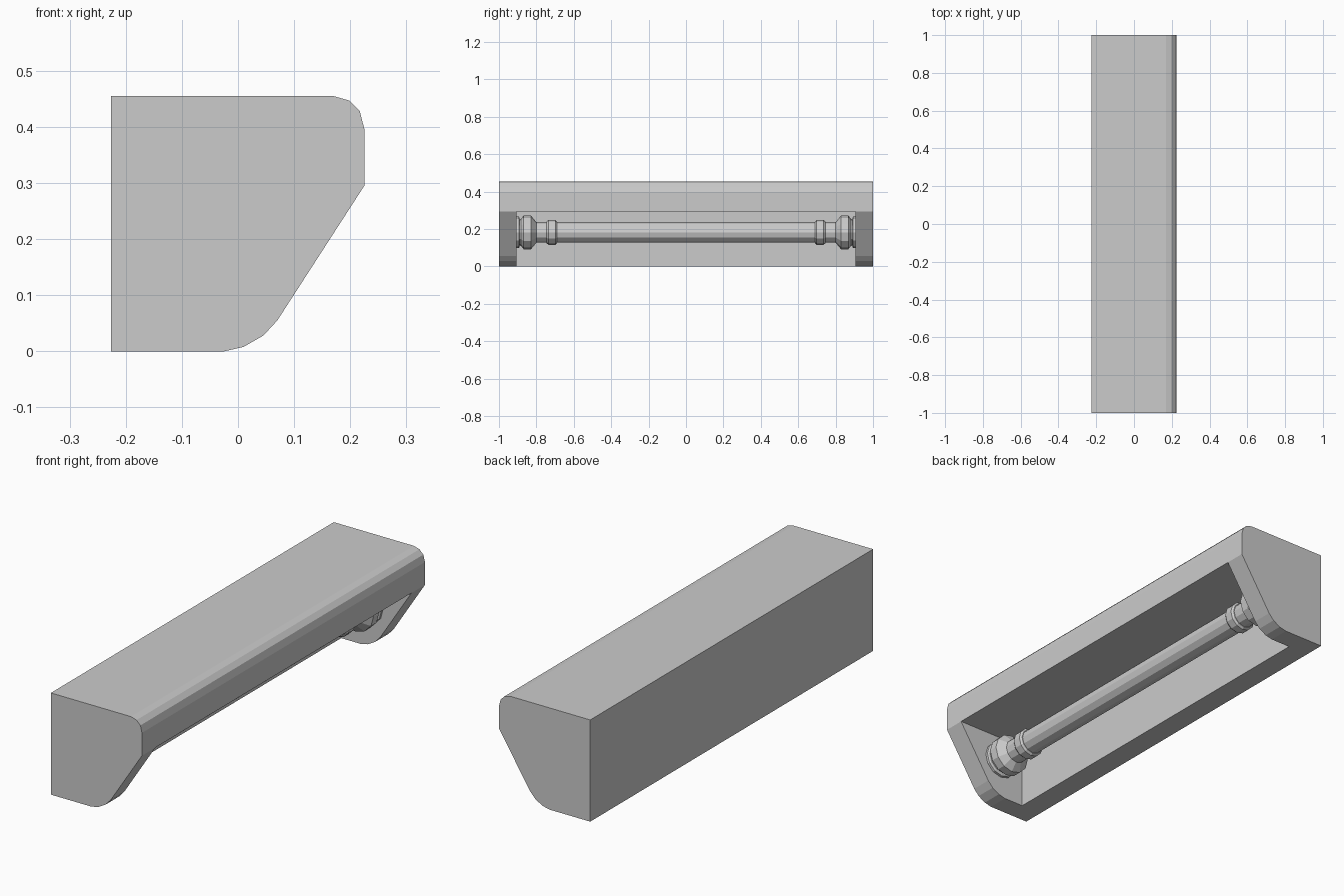
import bpy
import bmesh
import math
from mathutils import Matrix, Vector

cube = bpy.data.objects.get("Cube")
if cube:
    bpy.data.objects.remove(cube, do_unlink=True)

grey = bpy.data.materials.new("light_grey")
grey.use_nodes = True
grey.diffuse_color = (0.6, 0.6, 0.6, 1)
grey.node_tree.nodes["Principled BSDF"].inputs["Base Color"].default_value = grey.diffuse_color

INNER = 0.905                       # half length of the opening
CEILING = 0.295                     # height of the opening's flat ceiling
AXIS = Vector((0, 0, 0.182))        # centre line of the tube


def add_object(name, bm):
    bmesh.ops.recalc_face_normals(bm, faces=bm.faces)
    mesh = bpy.data.meshes.new(name)
    bm.to_mesh(mesh)
    bm.free()
    mesh.materials.append(grey)
    obj = bpy.data.objects.new(name, mesh)
    bpy.context.collection.objects.link(obj)
    return obj


def prism(name, profile, half):
    """Extrude an x-z profile from -half to +half along y."""
    bm = bmesh.new()
    face = bm.faces.new([bm.verts.new((x, -half, z)) for x, z in profile])
    result = bmesh.ops.extrude_face_region(bm, geom=[face])
    moved = [v for v in result["geom"] if isinstance(v, bmesh.types.BMVert)]
    bmesh.ops.translate(bm, verts=moved, vec=(0, 2 * half, 0))
    return add_object(name, bm)


def turned(name, profile, sides=12, side=1):
    """Revolve (radius, y) points around the tube's centre line."""
    bm = bmesh.new()
    rings = []
    for radius, y in profile:
        rings.append([bm.verts.new(AXIS + Vector((
            radius * math.cos(math.tau * i / sides), side * y,
            radius * math.sin(math.tau * i / sides)))) for i in range(sides)])
    for a, b in zip(rings, rings[1:]):
        for i in range(sides):
            j = (i + 1) % sides
            bm.faces.new((a[i], a[j], b[j], b[i]))
    bm.faces.new(rings[0])
    bm.faces.new(rings[-1])
    return add_object(name, bm)


# Housing: rounded wedge profile with the long opening cut out
housing = prism("housing", [
    (-0.226, 0), (-0.025, 0), (0.01, 0.008), (0.045, 0.028), (0.07, 0.055),
    (0.225, CEILING), (0.225, 0.397), (0.217, 0.428), (0.198, 0.447),
    (0.17, 0.455), (-0.226, 0.455)], 1)
cutter = prism("opening_cutter", [
    (-0.123, -0.3), (0.5, -0.3), (0.5, CEILING), (-0.123, CEILING)], INNER)
cutter.hide_render = True
cut = housing.modifiers.new("opening", 'BOOLEAN')
cut.operation = 'DIFFERENCE'
cut.solver = 'EXACT'
cut.object = cutter
bpy.context.view_layer.objects.active = housing
bpy.ops.object.modifier_apply(modifier=cut.name)
bpy.data.objects.remove(cutter, do_unlink=True)

# Tube between the end fittings
turned("tube", [(0.055, -0.81), (0.055, 0.81)])

# Collar, socket and mounting plate at both ends
for label, side in (("left", 1), ("right", -1)):
    turned("collar_" + label, [
        (0.058, 0.69), (0.066, 0.699), (0.066, 0.736), (0.058, 0.745)], side=side)
    turned("socket_" + label, [
        (0.055, 0.80), (0.09, 0.829), (0.09, 0.868), (0.072, 0.882),
        (0.068, 0.896)], side=side)
    turned("mounting_plate_" + label, [
        (0.078, 0.89), (0.084, 0.894), (0.084, 0.907)], side=side)
